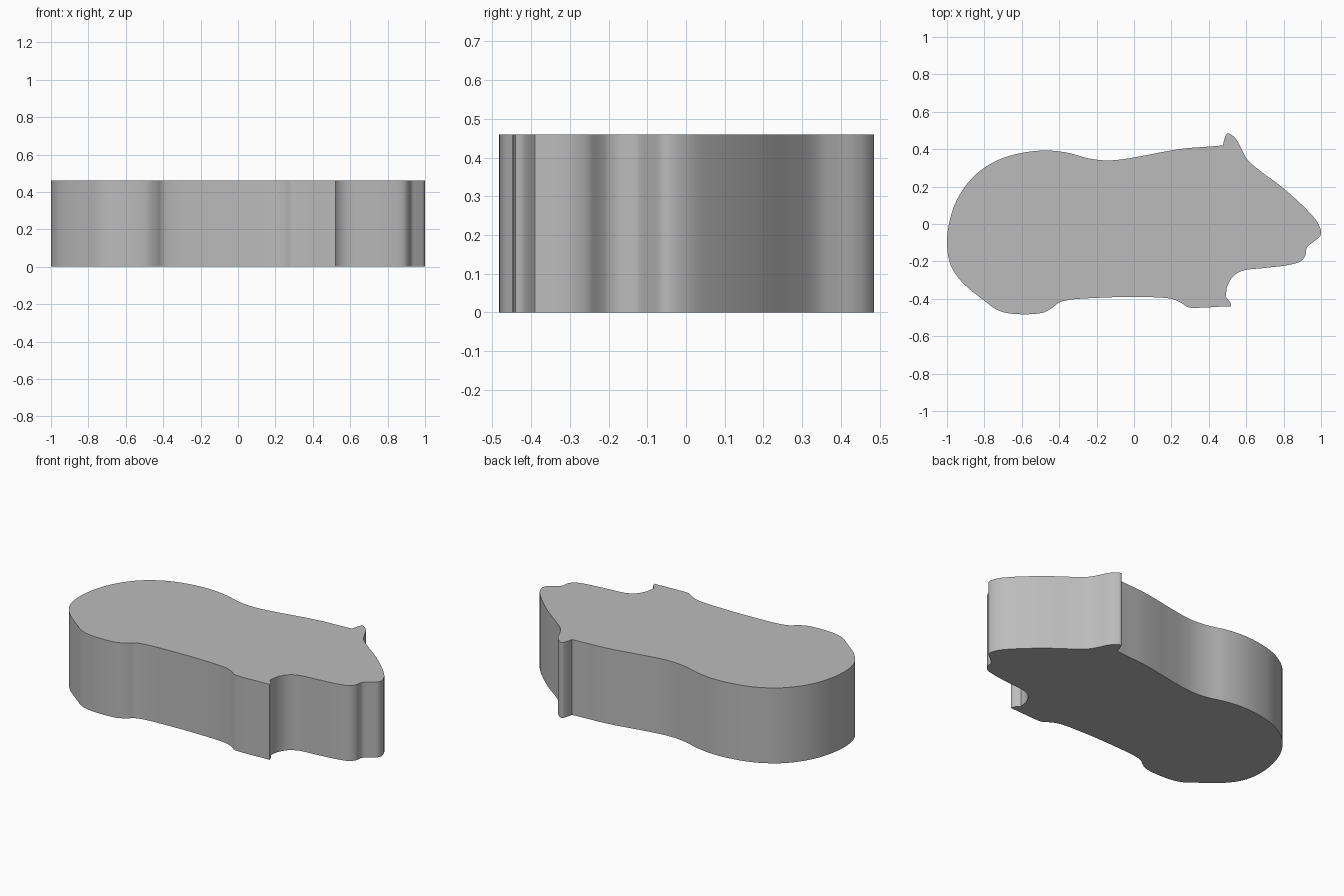
import bpy
import bmesh
from mathutils import Vector

HEIGHT = 0.46
STEPS = 6

# Outline runs, counter-clockwise; each run is smooth and meets the next at a corner
head_and_ear = [
    (.49, -.39), (.5, -.33), (.53, -.28), (.58, -.25), (.7, -.235), (.82, -.22),
    (.89, -.2), (.915, -.17), (.925, -.125), (.96, -.095), (.995, -.065), (1, -.04),
    (.98, .01), (.92, .08), (.8, .19), (.68, .28), (.61, .34), (.58, .39),
    (.555, .44), (.53, .47), (.5, .485), (.487, .465), (.475, .42),
]
back_and_belly = [
    (.475, .42), (.39, .413), (.28, .405), (.18, .39), (.05, .365), (-.07, .345),
    (-.15, .34), (-.24, .35), (-.35, .38), (-.47, .393), (-.6, .38), (-.72, .345),
    (-.84, .27), (-.93, .16), (-.98, .04), (-1, -.1), (-.98, -.22), (-.92, -.31),
    (-.8, -.41), (-.73, -.46), (-.65, -.48), (-.49, -.475), (-.44, -.45), (-.4, -.42),
    (-.34, -.405), (-.2, -.395), (0, -.39), (.2, -.4), (.25, -.42), (.29, -.445),
    (.34, -.448), (.5, -.44), (.52, -.44),
]
front_toe = [(.52, -.44), (.515, -.42), (.49, -.39)]


def smooth_run(points):
    """Centripetal spline through the points, without the final point."""
    pts = [Vector(p) for p in points]
    pts = [2 * pts[0] - pts[1]] + pts + [2 * pts[-1] - pts[-2]]
    result = []
    for a, b, c, d in zip(pts, pts[1:], pts[2:], pts[3:]):
        before, span, after = [(q - p).length ** 0.5 for p, q in ((a, b), (b, c), (c, d))]
        # Tangents scaled to the spacing keep the curve from overshooting
        start = (b - a) / before - (c - a) / (before + span) + (c - b) / span
        end = (c - b) / span - (d - b) / (span + after) + (d - c) / after
        start, end = start * span, end * span
        for i in range(STEPS):
            t = i / STEPS
            s = 1 - t
            result.append(b * (s * s * (1 + 2 * t)) + start * (s * s * t)
                          + c * (t * t * (1 + 2 * s)) - end * (t * t * s))
    return result


def make_material(name, colour):
    mat = bpy.data.materials.new(name)
    mat.use_nodes = True
    mat.diffuse_color = colour
    mat.node_tree.nodes["Principled BSDF"].inputs["Base Color"].default_value = colour
    return mat


def extrude_outline(name, outline, height, material):
    """Solid slab with the given outline, standing on the ground."""
    bm = bmesh.new()
    base = bm.faces.new([bm.verts.new((p.x, p.y, 0)) for p in outline])
    extruded = bmesh.ops.extrude_face_region(bm, geom=[base], use_keep_orig=True)
    top = [v for v in extruded["geom"] if isinstance(v, bmesh.types.BMVert)]
    bmesh.ops.translate(bm, verts=top, vec=(0, 0, height))
    bmesh.ops.recalc_face_normals(bm, faces=bm.faces)
    mesh = bpy.data.meshes.new(name)
    bm.to_mesh(mesh)
    bm.free()
    mesh.materials.append(material)
    obj = bpy.data.objects.new(name, mesh)
    bpy.context.collection.objects.link(obj)
    return obj


default_cube = bpy.data.objects.get("Cube")
if default_cube:
    bpy.data.objects.remove(default_cube)

# Animal-shaped slab
outline = []
for run in (head_and_ear, back_and_belly, front_toe):
    outline += smooth_run(run)
grey = make_material("plain grey", (0.5, 0.5, 0.5, 1))
body = extrude_outline("animal_silhouette_slab", outline, HEIGHT, grey)

# Rounded walls with crisp rims and corners
bpy.ops.object.select_all(action="DESELECT")
body.select_set(True)
bpy.context.view_layer.objects.active = body
bpy.ops.object.shade_smooth_by_angle(angle=0.6)
